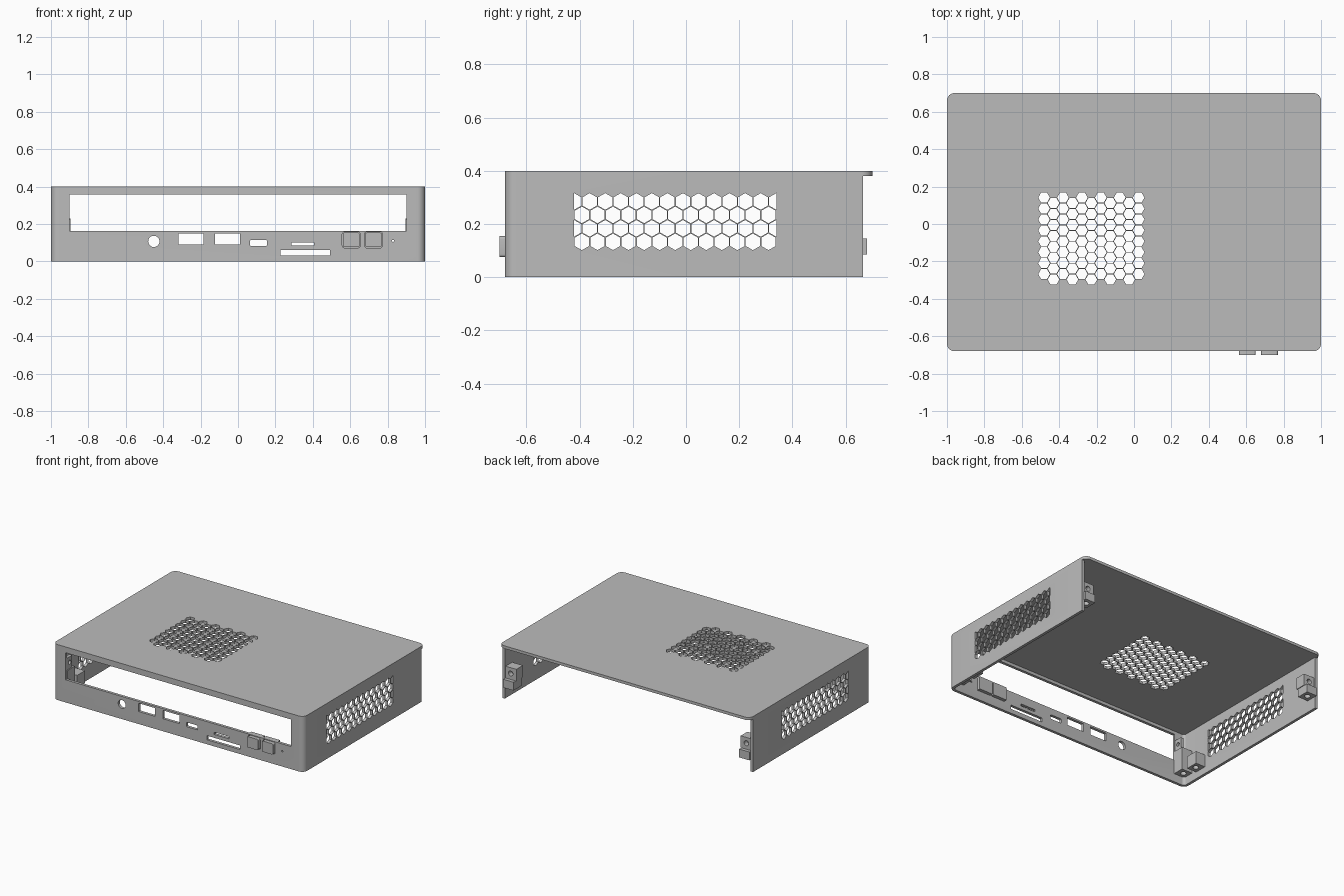
import bpy, bmesh, math

cube = bpy.data.objects.get("Cube")
if cube:
    bpy.data.objects.remove(cube, do_unlink=True)

grey = bpy.data.materials.new("matte grey")
grey.use_nodes = True
GREY = (0.5, 0.5, 0.5, 1)
grey.diffuse_color = GREY
grey.node_tree.nodes["Principled BSDF"].inputs["Base Color"].default_value = GREY


def rect(u0, u1, v0, v1, r=0, n=8):
    """Rectangle outline, with rounded corners when r is given."""
    if r == 0:
        return [(u0, v0), (u1, v0), (u1, v1), (u0, v1)]
    pts = []
    centres = [(u1 - r, v1 - r), (u0 + r, v1 - r), (u0 + r, v0 + r), (u1 - r, v0 + r)]
    for k, (cu, cv) in enumerate(centres):
        for i in range(n + 1):
            a = math.pi / 2 * (k + i / n)
            pts.append((cu + r * math.cos(a), cv + r * math.sin(a)))
    return pts


def ngon(u, v, r, n, turn=0):
    return [(u + r * math.cos(turn + math.tau * i / n),
             v + r * math.sin(turn + math.tau * i / n)) for i in range(n)]


def prism(axis, pts, a, b):
    return axis, pts, a, b


def make(name, prisms):
    """One object made from straight prisms along x, y or z."""
    bm = bmesh.new()
    place = {"x": lambda u, v, t: (t, u, v),
             "y": lambda u, v, t: (u, t, v),
             "z": lambda u, v, t: (u, v, t)}
    for axis, pts, a, b in prisms:
        low = [bm.verts.new(place[axis](u, v, a)) for u, v in pts]
        high = [bm.verts.new(place[axis](u, v, b)) for u, v in pts]
        bm.faces.new(low[::-1])
        bm.faces.new(high)
        for i in range(len(pts)):
            j = (i + 1) % len(pts)
            bm.faces.new((low[i], low[j], high[j], high[i]))
    bmesh.ops.recalc_face_normals(bm, faces=bm.faces)
    mesh = bpy.data.meshes.new(name)
    bm.to_mesh(mesh)
    bm.free()
    mesh.materials.append(grey)
    obj = bpy.data.objects.new(name, mesh)
    bpy.context.collection.objects.link(obj)
    return obj


def cut(obj, prisms):
    """Subtract prisms from an object and keep only the result."""
    cutter = make("cutter", prisms)
    cutter.hide_render = True
    mod = obj.modifiers.new("cut", "BOOLEAN")
    mod.operation = "DIFFERENCE"
    mod.solver = "EXACT"
    mod.object = cutter
    deps = bpy.context.evaluated_depsgraph_get()
    mesh = bpy.data.meshes.new_from_object(obj.evaluated_get(deps))
    obj.modifiers.clear()
    obj.data = mesh
    bpy.data.objects.remove(cutter, do_unlink=True)


def smooth(obj):
    bpy.ops.object.select_all(action="DESELECT")
    obj.select_set(True)
    bpy.context.view_layer.objects.active = obj
    bpy.ops.object.shade_smooth_by_angle(angle=math.radians(30))


# Case shell: rounded block, hollowed from below and open at the back
shell = make("case_shell", [prism("z", rect(-1, 1, -0.68, 0.70, 0.04), 0, 0.4)])
cut(shell, [prism("z", rect(-0.98, 0.98, -0.66, 1, 0.02), -0.1, 0.38)])
cut(shell, [prism("z", rect(-1.1, 1.1, 0.665, 1), -0.1, 0.38)])

# Honeycomb vents
PITCH, R = 0.0584, 0.0312
ROW = PITCH * math.sqrt(3) / 2
holes = []

# Side vents run through both walls; alternate rows end in half cells
Y0 = -0.391
Y_MIN, Y_MAX = Y0 - PITCH / 2, Y0 + 12.5 * PITCH
for row in range(4):
    odd = row % 2
    for k in range(13 + odd):
        y = Y0 + (k - odd / 2) * PITCH
        cell = ngon(y, 0.133 + row * ROW, R, 6, math.pi / 6)
        cell = [(min(max(u, Y_MIN), Y_MAX), v) for u, v in cell]
        holes.append(prism("x", cell, -1.1, 1.1))

# Top vent in staggered columns
for col in range(11):
    for k in range(8):
        y = 0.141 - (k + col % 2 / 2) * PITCH
        holes.append(prism("z", ngon(-0.481 + col * ROW, y, R, 6), 0.36, 0.5))

# Front openings: drive window, sockets, card slots and button holes
BUTTONS = [(0.561, 0.650), (0.680, 0.769)]
openings = [
    rect(-0.90, 0.90, 0.163, 0.358),
    ngon(-0.45, 0.107, 0.03, 24),
    rect(-0.317, -0.185, 0.09, 0.15),
    rect(-0.123, 0.011, 0.09, 0.15),
    rect(0.064, 0.155, 0.083, 0.115, 0.006, 3),
    rect(0.286, 0.406, 0.086, 0.102),
    rect(0.227, 0.492, 0.032, 0.062),
    ngon(0.829, 0.11, 0.006, 12),
]
for x0, x1 in BUTTONS:
    openings.append(rect(x0 - 0.004, x1 + 0.004, 0.072, 0.158, 0.014, 4))
holes += [prism("y", pts, -0.8, -0.6) for pts in openings]
cut(shell, holes)
smooth(shell)

# Push buttons with a retaining flange behind the panel
for i, (x0, x1) in enumerate(BUTTONS):
    button = make(f"button_{i + 1}", [
        prism("y", rect(x0, x1, 0.076, 0.154, 0.01, 4), -0.70, -0.655),
        prism("y", rect(x0 - 0.01, x1 + 0.01, 0.066, 0.16), -0.659, -0.635)])
    smooth(button)


def span(side, a, b, z0, z1):
    """Rectangle across x on one side of the case."""
    return rect(min(side * a, side * b), max(side * a, side * b), z0, z1)


# Inner mounting blocks, the same on both sides
for side, label in ((1, "left"), (-1, "right")):
    mid = side * 0.94

    upper = make(f"rear_bracket_{label}", [prism("y", span(side, 0.895, 0.982, 0.145, 0.23), 0.58, 0.655)])
    cut(upper, [prism("y", ngon(mid, 0.188, 0.018, 16), 0.62, 0.7)])

    lower = make(f"rear_screw_block_{label}", [prism("y", span(side, 0.90, 0.982, 0.085, 0.145), 0.59, 0.68)])
    cut(lower, [prism("z", ngon(mid, 0.635, 0.02, 16), 0, 0.13)])

    corner = make(f"front_corner_block_{label}", [prism("y", span(side, 0.895, 0.982, 0.06, 0.225), -0.662, -0.58)])
    cut(corner, [prism("z", ngon(mid, -0.62, 0.02, 16), 0, 0.12)])

    block = make(f"front_screw_block_{label}", [prism("y", span(side, 0.905, 0.982, 0.05, 0.14), -0.54, -0.45)])
    cut(block, [prism("z", ngon(mid, -0.495, 0.02, 16), 0, 0.11)])

    tab = make(f"window_tab_{label}", [prism("y", span(side, 0.902, 0.925, 0.225, 0.31), -0.662, -0.60)])
    cut(tab, [prism("x", ngon(-0.63, 0.27, 0.014, 16), -1, 1)])
